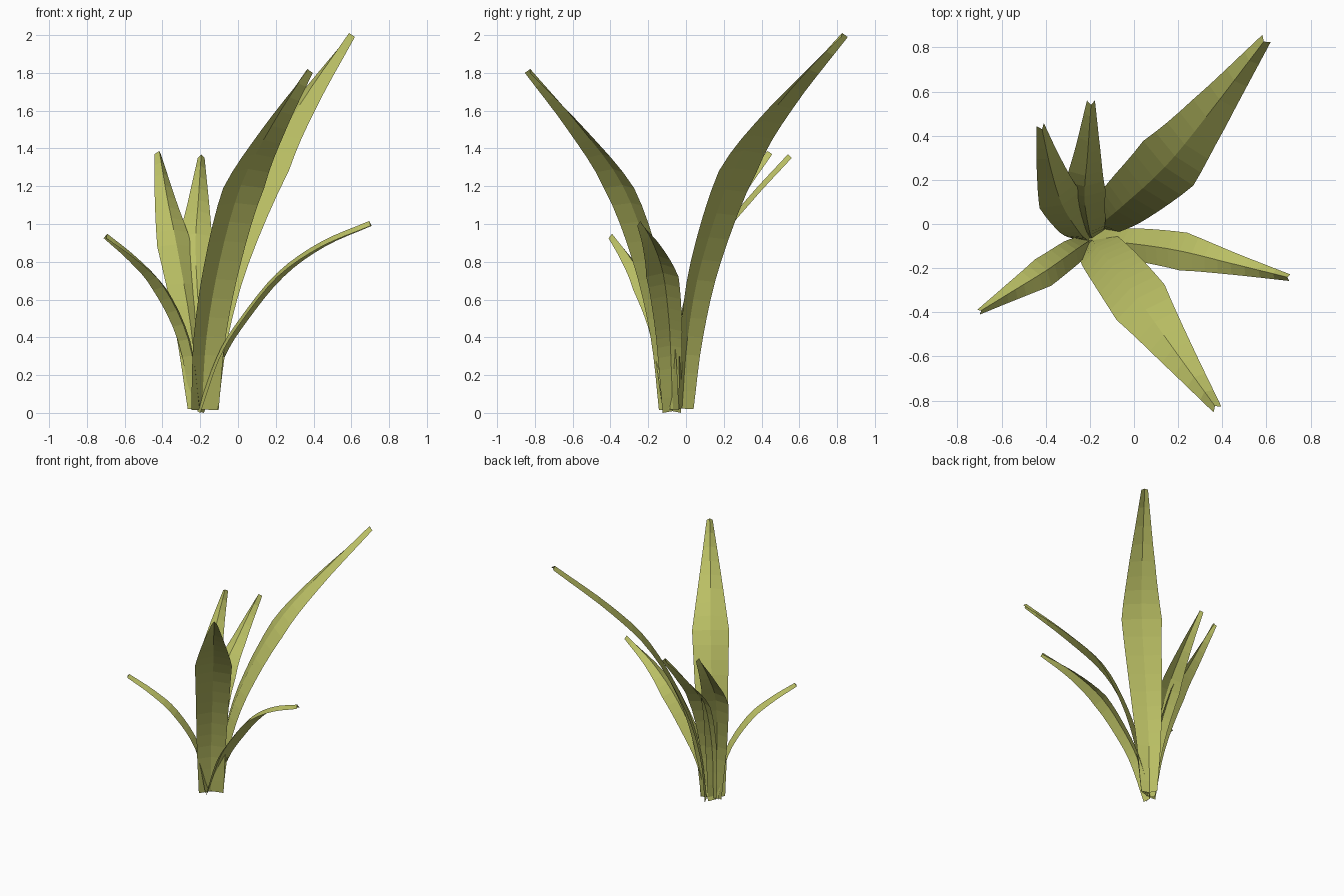
import bpy
from mathutils import Vector

mat = bpy.data.materials.new("leaf_green")
mat.diffuse_color = (0.50, 0.53, 0.13, 1)
STEPS = 4      # segments per path span
FOLD = 0.028   # height of the raised midrib


def spline(p0, p1, p2, p3, t):
    """Catmull-Rom point between p1 and p2."""
    return 0.5 * (2 * p1 + (p2 - p0) * t + (2 * p0 - 5 * p1 + 4 * p2 - p3) * t * t
                  + (3 * p1 - p0 - 3 * p2 + p3) * t ** 3)


def leaf(name, path):
    """Folded blade along a path of (x, y, z, half_width)."""
    pts = [Vector(p[:3]) for p in path]
    hw = [p[3] for p in path]
    ext = [2 * pts[0] - pts[1]] + pts + [2 * pts[-1] - pts[-2]]
    rows = []
    for i in range(len(pts) - 1):
        for k in range(STEPS):
            t = k / STEPS
            rows.append((spline(*ext[i:i + 4], t), hw[i] + (hw[i + 1] - hw[i]) * t))
    rows.append((pts[-1], hw[-1]))

    # blade width stays horizontal, across the direction of lean
    lean = pts[-1] - pts[0]
    side = Vector((-lean.y, lean.x, 0)).normalized()
    verts, faces = [], []
    for i, (p, w) in enumerate(rows):
        tan = (rows[min(i + 1, len(rows) - 1)][0] - rows[max(i - 1, 0)][0]).normalized()
        up = tan.cross(side).normalized()
        verts += [p - side * w, p + up * FOLD, p + side * w]
        if i:
            a, b = 3 * (i - 1), 3 * i
            faces += [(a, a + 1, b + 1, b), (a + 1, a + 2, b + 2, b + 1)]
    me = bpy.data.meshes.new(name)
    me.from_pydata(verts, [], faces)
    me.materials.append(mat)
    ob = bpy.data.objects.new(name, me)
    bpy.context.collection.objects.link(ob)


# Two tall blades
leaf("tall_back_leaf", [(-0.15, 0.0, 0.02, 0.06), (-0.12, 0.03, 0.4, 0.09),
                        (-0.03, 0.105, 0.8, 0.12), (0.155, 0.275, 1.28, 0.152),
                        (0.34, 0.50, 1.61, 0.097), (0.60, 0.84, 1.99, 0.025)])
leaf("tall_front_leaf", [(-0.175, -0.09, 0.015, 0.09), (-0.15, -0.125, 0.4, 0.105),
                         (-0.08, -0.21, 0.8, 0.12), (0.03, -0.355, 1.19, 0.135),
                         (0.19, -0.58, 1.50, 0.08), (0.378, -0.84, 1.80, 0.022)])
# Two medium blades at the back
leaf("left_back_leaf", [(-0.22, -0.05, 0.02, 0.05), (-0.26, -0.01, 0.45, 0.08),
                        (-0.335, 0.11, 0.88, 0.1), (-0.385, 0.27, 1.13, 0.06),
                        (-0.425, 0.45, 1.37, 0.018)])
leaf("middle_back_leaf", [(-0.19, -0.04, 0.02, 0.05), (-0.205, 0.01, 0.45, 0.075),
                          (-0.225, 0.15, 0.86, 0.097), (-0.21, 0.34, 1.11, 0.057),
                          (-0.195, 0.56, 1.35, 0.018)])
# Two short arching blades
leaf("right_side_leaf", [(-0.19, -0.075, 0.0, 0.05), (-0.085, -0.085, 0.29, 0.065),
                         (0.03, -0.095, 0.48, 0.075), (0.225, -0.125, 0.72, 0.087),
                         (0.45, -0.18, 0.88, 0.05), (0.705, -0.243, 0.99, 0.015)])
leaf("left_side_leaf", [(-0.225, -0.09, 0.02, 0.04), (-0.285, -0.13, 0.38, 0.06),
                        (-0.412, -0.22, 0.65, 0.07), (-0.55, -0.305, 0.80, 0.042),
                        (-0.705, -0.4, 0.925, 0.012)])
